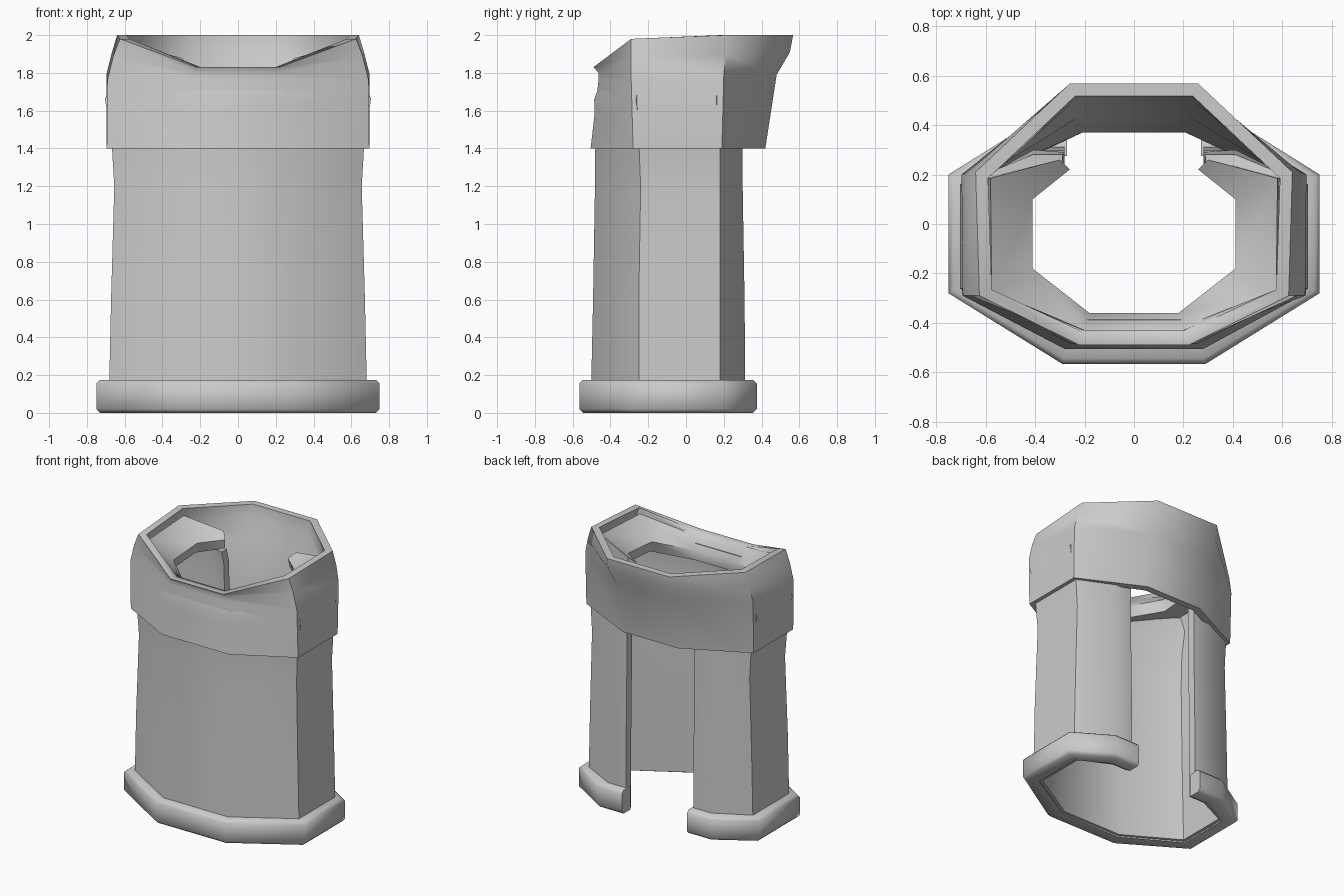
import bpy, bmesh, math

if "Cube" in bpy.data.objects:
    bpy.data.objects.remove(bpy.data.objects["Cube"])


def make_object(name, rings, closed_path):
    """Loft mirrored half paths (x > 0, back to front) through a closed wall section."""
    bm = bmesh.new()
    loops = []
    for ring in rings:
        full = ring + [(-x, y, z) for x, y, z in reversed(ring)]
        loops.append([bm.verts.new(p) for p in full])
    n, m = len(loops), len(loops[0])
    for i in range(n):
        a, b = loops[i], loops[(i + 1) % n]
        for j in range(m if closed_path else m - 1):
            k = (j + 1) % m
            bm.faces.new((a[j], a[k], b[k], b[j]))
    if not closed_path:
        bm.faces.new([l[0] for l in loops])
        bm.faces.new([l[-1] for l in reversed(loops)])
    bmesh.ops.recalc_face_normals(bm, faces=bm.faces)
    mesh = bpy.data.meshes.new(name)
    bm.to_mesh(mesh)
    bm.free()
    obj = bpy.data.objects.new(name, mesh)
    bpy.context.collection.objects.link(obj)
    bpy.ops.object.select_all(action='DESELECT')
    obj.select_set(True)
    bpy.context.view_layer.objects.active = obj
    bpy.ops.object.shade_smooth_by_angle(angle=math.radians(55))
    return obj


def inset(ring, t, open_back):
    """Shift a half path inward by t to get the inner side of the wall."""
    dirs = [(0.45, 1), (1, 0.5), (1, -0.5), (0.45, -1)]
    if open_back:
        dirs = [(0, 1)] + dirs
    return [(x - t * dx, y - t * dy, z) for (x, y, z), (dx, dy) in zip(ring, dirs)]


def walled(outer, t, open_back):
    return outer + [inset(r, t, open_back) for r in reversed(outer)]


def level(z, pts):
    return [(x, y, z) for x, y in pts]


# Base band, open at the back, with softened edges
base = [(0.27, 0.375), (0.47, 0.375), (0.75, 0.2), (0.75, -0.28), (0.29, -0.565)]
base_lo, base_hi = level(0, base), level(0.175, base)
base_rings = [inset(base_lo, 0.02, True), level(0.02, base), level(0.155, base),
              inset(base_hi, 0.02, True), inset(base_hi, 0.1, True),
              inset(base_lo, 0.1, True)]
make_object("base_band", base_rings, False)

# Main shaft, open at the back, bulging slightly under the cuff
shaft = [
    level(0.01, [(0.28, 0.315), (0.43, 0.315), (0.685, 0.18), (0.685, -0.25), (0.27, -0.505)]),
    level(0.6, [(0.28, 0.31), (0.42, 0.31), (0.672, 0.18), (0.672, -0.25), (0.265, -0.492)]),
    level(1.2, [(0.28, 0.3), (0.41, 0.3), (0.655, 0.18), (0.655, -0.24), (0.255, -0.482)]),
    level(1.45, [(0.28, 0.3), (0.41, 0.3), (0.67, 0.18), (0.67, -0.25), (0.25, -0.48)]),
    level(1.66, [(0.28, 0.29), (0.41, 0.3), (0.704, 0.16), (0.704, -0.26), (0.25, -0.486)]),
    [(0.29, 0.28, 1.74), (0.41, 0.28, 1.76), (0.63, 0.19, 1.88),
     (0.62, -0.26, 1.87), (0.23, -0.445, 1.77)],
]
make_object("shaft", walled(shaft, 0.06, True), False)

# Flared cuff, closed all round, dipping at the front
cuff = [
    level(1.4, [(0.23, 0.42), (0.695, 0.19), (0.695, -0.28), (0.28, -0.505)]),
    [(0.25, 0.48, 1.79), (0.697, 0.2, 1.79), (0.692, -0.29, 1.76), (0.24, -0.462, 1.77)],
    [(0.26, 0.55, 1.91), (0.67, 0.21, 1.9), (0.66, -0.29, 1.89), (0.23, -0.462, 1.8)],
    [(0.26, 0.567, 2), (0.64, 0.21, 2), (0.625, -0.29, 1.98), (0.22, -0.49, 1.83)],
]
make_object("cuff", walled(cuff, 0.05, False), True)

# Inner collar sloping inward below the cuff rim
collar = [
    [(0.30, 0.26, 1.88), (0.58, 0.185, 1.95), (0.575, -0.27, 1.93), (0.2, -0.43, 1.83)],
    [(0.26, 0.22, 1.84), (0.41, 0.1, 1.82), (0.41, -0.18, 1.8), (0.18, -0.36, 1.73)],
    [(0.27, 0.23, 1.77), (0.43, 0.11, 1.74), (0.43, -0.19, 1.72), (0.19, -0.37, 1.65)],
    [(0.30, 0.26, 1.78), (0.6, 0.185, 1.76), (0.6, -0.27, 1.75), (0.22, -0.44, 1.66)],
]
make_object("inner_collar", collar, False)
